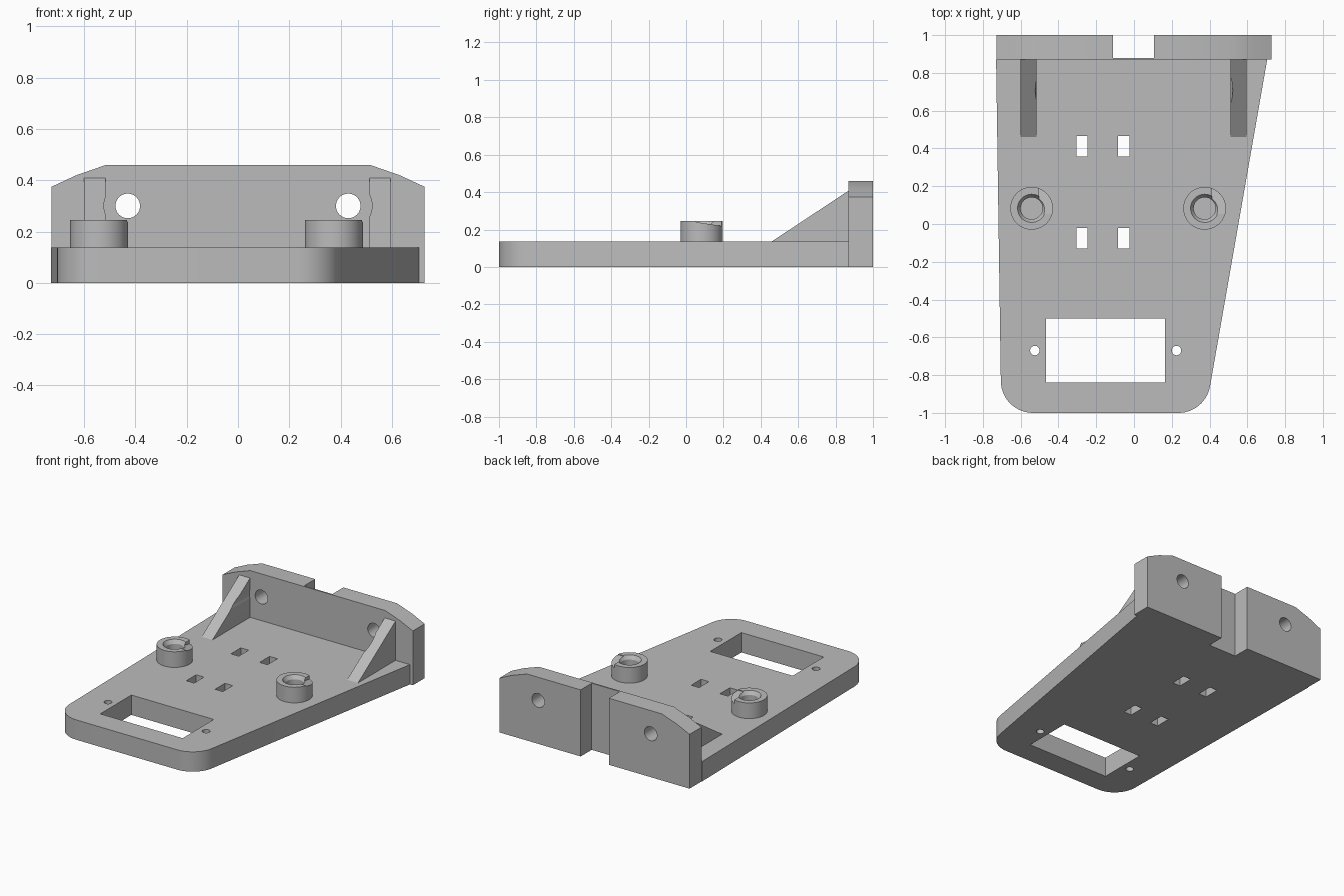
import bpy, bmesh
from math import sin, cos, pi, radians
from mathutils import Matrix

cube = bpy.data.objects.get("Cube")
if cube:
    bpy.data.objects.remove(cube, do_unlink=True)

grey = bpy.data.materials.new("neutral_grey")
grey.use_nodes = True
colour = (0.5, 0.5, 0.5, 1)
grey.diffuse_color = colour
grey.node_tree.nodes["Principled BSDF"].inputs["Base Color"].default_value = colour


def finish(name, bm):
    bmesh.ops.recalc_face_normals(bm, faces=bm.faces)
    mesh = bpy.data.meshes.new(name)
    bm.to_mesh(mesh)
    bm.free()
    mesh.materials.append(grey)
    ob = bpy.data.objects.new(name, mesh)
    bpy.context.collection.objects.link(ob)
    return ob


def extrude(name, points, depth):
    """Close a 3D outline and sweep it along the depth vector."""
    bm = bmesh.new()
    face = bm.faces.new([bm.verts.new(p) for p in points])
    swept = bmesh.ops.extrude_face_region(bm, geom=[face])["geom"]
    bmesh.ops.translate(bm, vec=depth, verts=[v for v in swept if isinstance(v, bmesh.types.BMVert)])
    return finish(name, bm)


def box(name, x0, x1, y0, y1, z0, z1):
    return extrude(name, [(x0, y0, z0), (x1, y0, z0), (x1, y1, z0), (x0, y1, z0)], (0, 0, z1 - z0))


def cylinder(name, centre, radius, depth, along_y=False, top_radius=None):
    bm = bmesh.new()
    bmesh.ops.create_cone(bm, cap_ends=True, segments=48, radius1=radius,
                          radius2=top_radius or radius, depth=depth)
    turn = Matrix.Rotation(pi / 2, 4, "X") if along_y else Matrix()
    bmesh.ops.transform(bm, matrix=Matrix.Translation(centre) @ turn, verts=bm.verts)
    return finish(name, bm)


def cut(ob, *cutters):
    for cutter in cutters:
        mod = ob.modifiers.new("cut", "BOOLEAN")
        mod.operation, mod.solver, mod.object = "DIFFERENCE", "EXACT", cutter
        bpy.context.view_layer.objects.active = ob
        bpy.ops.object.modifier_apply(modifier=mod.name)
        bpy.data.objects.remove(cutter, do_unlink=True)


def arc(cx, cy, r, start, end, steps=14):
    angles = [radians(start + (end - start) * i / steps) for i in range(steps + 1)]
    return [(cx + r * cos(a), cy + r * sin(a), 0) for a in angles]


TOP = 0.137
WALL = 0.87

# Tapered base plate with two rounded front corners
outline = [(0.705, WALL, 0), (-0.73, WALL, 0)]
outline += arc(-0.535, -0.83, 0.17, 180, 270) + arc(0.235, -0.83, 0.17, 270, 350)
plate = extrude("base_plate", outline, (0, 0, TOP))

# Window, screw holes and strap slots through the plate
cut(plate, box("window_cutter", -0.465, 0.165, -0.84, -0.5, -0.1, 0.3))
for x in (-0.525, 0.225):
    cut(plate, cylinder("screw_cutter", (x, -0.67, 0.1), 0.025, 0.5))
for x in (-0.275, -0.055):
    for y in (0.412, -0.075):
        cut(plate, box("slot_cutter", x - 0.03, x + 0.03, y - 0.054, y + 0.054, -0.1, 0.3))

# Rear wall with sloped shoulders
half = [(0.727, 0), (0.727, 0.375), (0.63, 0.42), (0.515, 0.46)]
profile = half + [(-x, z) for x, z in reversed(half)]
wall = extrude("rear_wall", [(x, WALL, z) for x, z in profile], (0, 1 - WALL, 0))
cut(wall, box("cable_notch_cutter", -0.11, 0.105, 0.88, 1.1, -0.1, 0.6))
for x in (-0.43, 0.43):
    cut(wall, cylinder("bolt_cutter", (x, 0.93, 0.3), 0.048, 0.5, along_y=True))

# Triangular gussets, relieved for the bolt heads
for side, x, hole in (("right", -0.6, -0.43), ("left", 0.512, 0.43)):
    gusset = extrude(side + "_gusset", [(x, 0.46, TOP), (x, WALL, TOP), (x, WALL, 0.408)], (0.083, 0, 0))
    cut(gusset, cylinder("relief_cutter", (hole, 0.7, 0.3), 0.093, 0.5, along_y=True))

# Round bosses with a blind countersunk bore and a sloping cut in the rim
for side, x in (("right", -0.542), ("left", 0.374)):
    y = 0.083
    boss = cylinder(side + "_boss", (x, y, 0.19), 0.113, 0.11)
    cut(boss, cylinder("bore_cutter", (x, y, 0.24), 0.058, 0.2))
    cut(boss, cylinder("countersink_cutter", (x, y, 0.235), 0.058, 0.03, top_radius=0.078))
    ramp = [(x + 0.04, y - 0.03, 0.24), (x + 0.04, y + 0.15, 0.212),
            (x + 0.04, y + 0.15, 0.3), (x + 0.04, y - 0.03, 0.3)]
    cut(boss, extrude("ramp_cutter", ramp, (0.2, 0, 0)))

# Smooth shading on round sides, crisp edges elsewhere
bpy.ops.object.select_all(action="DESELECT")
for ob in bpy.context.collection.objects:
    if ob.type == "MESH":
        ob.select_set(True)
        bpy.context.view_layer.objects.active = ob
bpy.ops.object.shade_smooth_by_angle(angle=radians(30))
